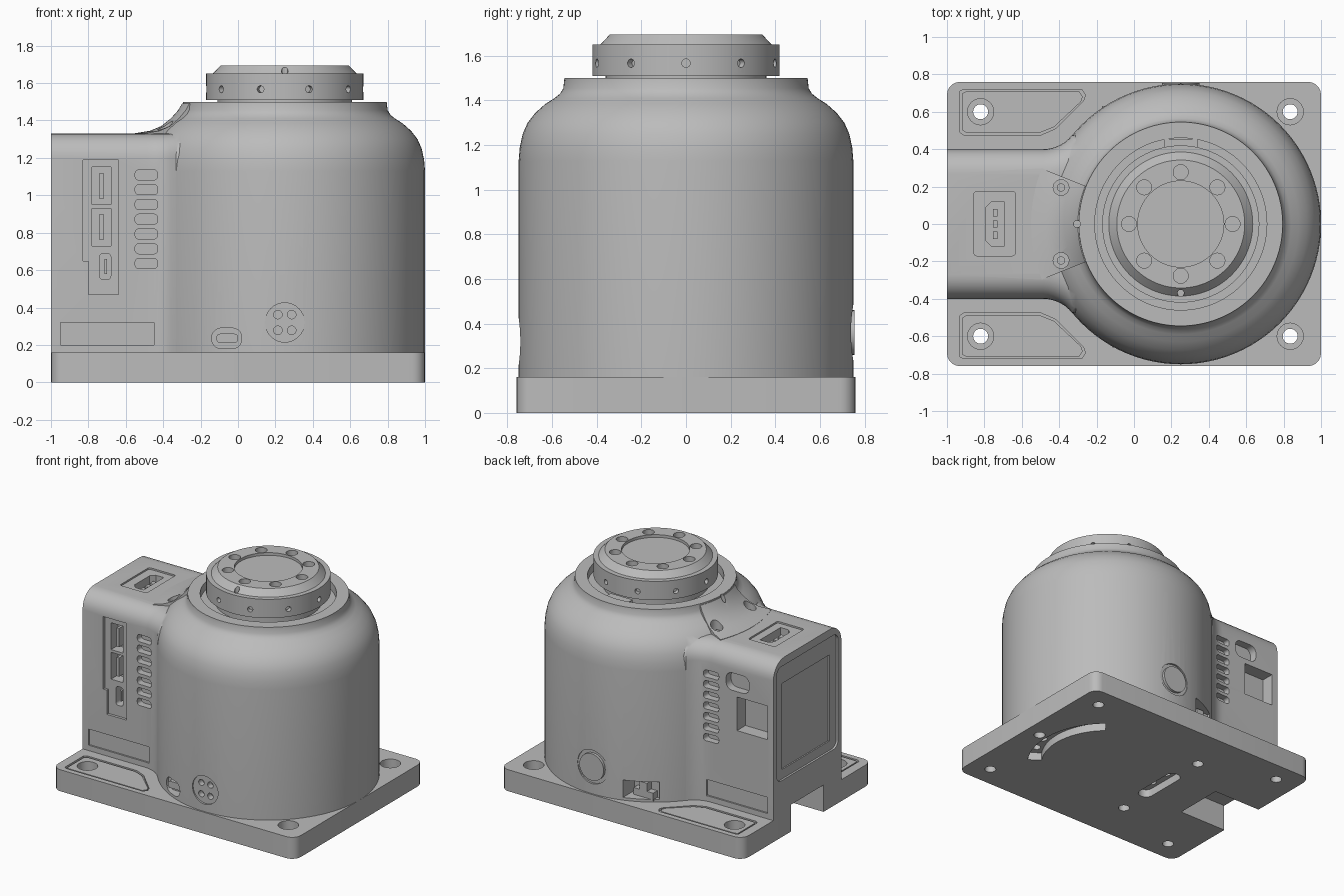
import bpy, bmesh
from math import sin, cos, pi, radians
from mathutils import Matrix, Vector

if "Cube" in bpy.data.objects:
    bpy.data.objects.remove(bpy.data.objects["Cube"])

grey = bpy.data.materials.new("light_grey")
grey.use_nodes = True
grey.diffuse_color = (0.5, 0.5, 0.5, 1)
grey.node_tree.nodes["Principled BSDF"].inputs["Base Color"].default_value = (0.5, 0.5, 0.5, 1)

AXIS_X = 0.25   # centre of the round tower
TOP = 1.33      # top of the rear box


def finish(bm, name):
    bmesh.ops.recalc_face_normals(bm, faces=bm.faces)
    mesh = bpy.data.meshes.new(name)
    bm.to_mesh(mesh)
    bm.free()
    mesh.materials.append(grey)
    obj = bpy.data.objects.new(name, mesh)
    bpy.context.collection.objects.link(obj)
    return obj


def arc(cx, cy, r, a0, a1, n):
    return [(cx + r * cos(a0 + (a1 - a0) * i / n), cy + r * sin(a0 + (a1 - a0) * i / n))
            for i in range(n + 1)]


def circle(cx, cy, r, n=24):
    return arc(cx, cy, r, 0, 2 * pi, n)[:-1]


def rect(x0, x1, y0, y1, r=0):
    if not r:
        return [(x0, y0), (x1, y0), (x1, y1), (x0, y1)]
    pts = []
    corners = [(x1 - r, y1 - r), (x0 + r, y1 - r), (x0 + r, y0 + r), (x1 - r, y0 + r)]
    for i, (cx, cy) in enumerate(corners):
        pts += arc(cx, cy, r, i * pi / 2, (i + 1) * pi / 2, 5)
    return pts


def solid(name, prisms):
    """Each prism is (outline, low, high, axis[, turn about the tower])."""
    bm = bmesh.new()
    for outline, lo, hi, axis, *turn in prisms:
        place = {"x": lambda a, b, t: (t, a, b),
                 "y": lambda a, b, t: (a, t, b),
                 "z": lambda a, b, t: (a, b, t)}[axis]
        ends = [[bm.verts.new(place(a, b, t)) for a, b in outline] for t in (lo, hi)]
        bm.faces.new(ends[0])
        bm.faces.new(ends[1])
        for i in range(len(outline)):
            j = (i + 1) % len(outline)
            bm.faces.new((ends[0][i], ends[0][j], ends[1][j], ends[1][i]))
        if turn:
            bmesh.ops.rotate(bm, verts=ends[0] + ends[1], cent=(AXIS_X, 0, 0),
                             matrix=Matrix.Rotation(turn[0], 3, "Z"))
    return finish(bm, name)


def lathe(name, profile, start=0, sweep=2 * pi, steps=96, closed=False):
    bm = bmesh.new()
    verts = [bm.verts.new((AXIS_X + r * cos(start), r * sin(start), z)) for r, z in profile]
    edges = [bm.edges.new(p) for p in zip(verts, verts[1:])]
    if closed:
        edges.append(bm.edges.new((verts[-1], verts[0])))
    bmesh.ops.spin(bm, geom=verts + edges, cent=(AXIS_X, 0, 0), axis=(0, 0, 1),
                   angle=sweep, steps=steps)
    bmesh.ops.remove_doubles(bm, verts=bm.verts, dist=0.0005)
    if closed:
        bmesh.ops.holes_fill(bm, edges=bm.edges, sides=0)
    return finish(bm, name)


def boolean(target, other, operation):
    mod = target.modifiers.new("boolean", "BOOLEAN")
    mod.operation, mod.solver, mod.object = operation, "EXACT", other
    bpy.context.view_layer.objects.active = target
    bpy.ops.object.modifier_apply(modifier=mod.name)
    bpy.data.objects.remove(other)


def cut(target, prisms):
    boolean(target, solid("cutter", prisms), "DIFFERENCE")


# Base plate with bolt holes, corner pads, cable notch and underside slots
base = solid("base_plate", [(rect(-1, 1, -0.76, 0.76, 0.07), 0, 0.16, "z")])
bolts = [(x, y) for x in (-0.82, 0.835) for y in (-0.6, 0.6)]
pad_shape = [(-0.93, 0.71), (-0.91, 0.72), (-0.28, 0.72), (-0.26, 0.69), (-0.27, 0.66),
             (-0.42, 0.51), (-0.5, 0.475), (-0.91, 0.475), (-0.93, 0.49)]
pads = [[(x, s * y) for x, y in pad_shape] for s in (1, -1)]
cut(base, [(p, 0.145, 0.2, "z") for p in pads]
    + [(circle(x, y, 0.07), 0.08, 0.2, "z") for x, y in bolts if x > 0])
for pad in pads:
    cx, cy = -0.6, 0.6 if pad[0][1] > 0 else -0.6
    inner = [(cx + (x - cx) * 0.96, cy + (y - cy) * 0.9) for x, y in pad]
    boolean(base, solid("pad", [(inner, 0.1, 0.157, "z")]), "UNION")
cut(base, [(circle(x, y, 0.07), 0.08, 0.2, "z") for x, y in bolts if x < 0])
slot = arc(AXIS_X, 0, 0.57, -0.6, 0.85, 16) + arc(AXIS_X, 0, 0.47, 0.85, -0.6, 16)
cut(base, [(circle(x, y, 0.04), -0.1, 0.12, "z") for x, y in bolts]
    + [(circle(x, y, 0.04), -0.1, 0.05, "z") for x, y in ((-0.25, 0.41), (-0.25, -0.41), (0.88, 0))]
    + [(slot, -0.1, 0.06, "z"), (rect(-0.29, -0.18, -0.2, 0.2, 0.05), -0.1, 0.06, "z")])
cut(base, [(circle(AXIS_X + 0.52 * cos(a), 0.52 * sin(a), 0.03), 0.03, 0.1, "z")
           for a in (-0.45, -0.2, 0.05)]
    + [(circle(-0.235, y, 0.03), 0.03, 0.1, "z") for y in (-0.08, 0.08)]
    + [(rect(-1.1, -0.6, -0.19, 0.19), -0.1, 0.3, "z")])

# Round tower with domed shoulder and a groove inside the rim
housing = lathe("housing", [
    (0, 0.15), (0.75, 0.15), (0.75, 1.13), (0.745, 1.19), (0.732, 1.25), (0.71, 1.3),
    (0.675, 1.345), (0.63, 1.385), (0.59, 1.41), (0.565, 1.43), (0.55, 1.455), (0.545, 1.5),
    (0.46, 1.5), (0.46, 1.44), (0, 1.44)])

# Rear box, blended into the tower in plan and rounded along its top edges
side = [(-1, 0.4)] + arc(-0.487, 0.6, 0.2, -pi / 2, -0.68, 7) + [(-0.2, 0.5), (0, 0.3)]
box = solid("box", [(side + [(x, -y) for x, y in reversed(side)], 0.152, TOP, "z")])
bm = bmesh.new()
bm.from_mesh(box.data)
rim = [e for e in bm.edges
       if all(v.co.z > 1 and abs(v.co.y) > 0.39 for v in e.verts)
       and e.verts[0].co.y * e.verts[1].co.y > 0]
bmesh.ops.bevel(bm, geom=rim, offset=0.13, segments=7, profile=0.5, affect="EDGES")
bm.to_mesh(box.data)
bm.free()
boolean(housing, box, "UNION")

# Sweep from the box top up to the rim
fairing = lathe("fairing", [(0.8, 1.3), (0.8, 1.332), (0.72, 1.345), (0.66, 1.37), (0.61, 1.41),
                            (0.57, 1.455), (0.55, 1.49), (0.5, 1.49), (0.5, 1.3)],
                pi - 0.38, 0.76, 16, True)
boolean(housing, fairing, "UNION")

# Shallow recesses: port panel, label plates, end panel, top socket, round covers
panel = [(-0.83, 1.19), (-0.64, 1.19), (-0.64, 0.47), (-0.8, 0.47), (-0.8, 0.65), (-0.83, 0.65)]
label = rect(-0.95, -0.45, 0.2, 0.32)
cut(housing, [
    (panel, -0.6, -0.38, "y"), (label, -0.6, -0.388, "y"), (label, 0.388, 0.6, "y"),
    (rect(-0.36, 0.36, 0.42, 1.27, 0.05), -1.1, -0.985, "x"),
    (rect(-0.855, -0.635, -0.17, 0.175, 0.015), 1.318, 1.5, "z"),
    (circle(AXIS_X, 0.32, 0.105, 32), -0.9, -0.735, "y"),
    (circle(AXIS_X, 0.36, 0.125, 32), 0.735, 0.9, "y"),
    (rect(-0.14, 0.02, 0.18, 0.29, 0.05), -0.9, -0.62, "y"),
    (rect(-0.2, 0.02, 0.18, 0.31), 0.58, 0.9, "y")])

# Deep openings: ports, vents, screen, socket and screw holes
vents = [(rect(-0.55, -0.43, z - 0.027, z + 0.027, 0.02), lo, hi, "y")
         for z in [0.635 + 0.079 * i for i in range(7)]
         for lo, hi in ((-0.6, -0.35), (0.35, 0.6))]
socket = [(-0.79, -0.09), (-0.76, -0.12), (-0.695, -0.12),
          (-0.695, 0.12), (-0.76, 0.12), (-0.79, 0.09)]
cut(housing, vents + [
    (rect(-0.78, -0.68, 0.95, 1.15), -0.6, -0.3, "y"),
    (rect(-0.78, -0.68, 0.73, 0.93), -0.6, -0.3, "y"),
    (rect(-0.74, -0.68, 0.55, 0.69, 0.02), -0.6, -0.3, "y"),
    (rect(-0.8, -0.61, 1.04, 1.17, 0.05), 0.34, 0.6, "y"),
    (rect(-0.95, -0.7, 0.75, 1.0), 0.3, 0.6, "y"),
    (rect(-0.28, 0.28, 0.49, 1.13), -1.1, -0.975, "x"),
    (socket, 1.22, 1.5, "z"),
    (circle(-0.39, 0.195, 0.042), 1.29, 1.6, "z"),
    (circle(-0.39, -0.195, 0.042), 1.29, 1.6, "z"),
    (circle(-0.305, 0, 0.018, 12), 1.42, 1.6, "z"),
    (rect(-1.1, -0.6, -0.19, 0.19), 0.1, 0.2, "z")]
    + [(circle(AXIS_X + dx, 0.32 + dz, 0.023, 16), -0.9, -0.69, "y")
       for dx in (-0.037, 0.037) for dz in (-0.042, 0.042)])

# Inserts sitting in the openings
parts = [base, housing]
parts.append(solid("round_button", [(circle(AXIS_X, 0.36, 0.1, 32), 0.7, 0.755, "y")]))
parts.append(solid("front_connector", [(rect(-0.115, 0.0, 0.21, 0.26, 0.02), -0.66, -0.6, "y")]))
parts.append(solid("back_connector", [(rect(-0.17, -0.01, 0.17, 0.23), 0.55, 0.63, "y"),
                                      (rect(-0.12, -0.06, 0.23, 0.29), 0.55, 0.63, "y")]))
parts.append(solid("port_tongues", [(rect(-0.74, -0.72, 0.98, 1.12), -0.37, -0.28, "y"),
                                    (rect(-0.74, -0.72, 0.76, 0.9), -0.37, -0.28, "y"),
                                    (rect(-0.715, -0.7, 0.58, 0.66), -0.37, -0.28, "y")]))
parts.append(solid("socket_pins", [(rect(-0.755, -0.73, y - 0.02, y + 0.02), 1.2, 1.29, "z")
                                   for y in (-0.06, 0, 0.06)]))
parts.append(solid("top_screws", [(circle(-0.39, y, 0.022), 1.27, 1.33, "z")
                                  for y in (-0.195, 0.195)]))
parts.append(solid("rim_stop", [(rect(0.16, 0.34, 0.4, 0.455), 1.43, 1.495, "z")]))

# Turning flange with bolt circle and radial set-screw holes
flange = lathe("output_flange", [
    (0, 1.43), (0.36, 1.43), (0.36, 1.51), (0.42, 1.51), (0.42, 1.65), (0.385, 1.65),
    (0.342, 1.695), (0.23, 1.695), (0.23, 1.675), (0, 1.675)])
cut(flange, [(circle(AXIS_X + 0.277 * cos(i * pi / 4), 0.277 * sin(i * pi / 4), 0.04),
              1.64, 1.8, "z") for i in range(8)]
    + [(circle(AXIS_X, -0.37, 0.018, 12), 1.63, 1.8, "z")]
    + [(circle(AXIS_X, 1.567, 0.019, 16), 0.385, 0.5, "y", i * pi / 5 - pi / 2)
       for i in range(10)])
parts.append(flange)

# Smooth curved faces while keeping crisp edges
for part in parts:
    bpy.ops.object.select_all(action="DESELECT")
    part.select_set(True)
    bpy.context.view_layer.objects.active = part
    bpy.ops.object.shade_smooth_by_angle(angle=radians(30))
